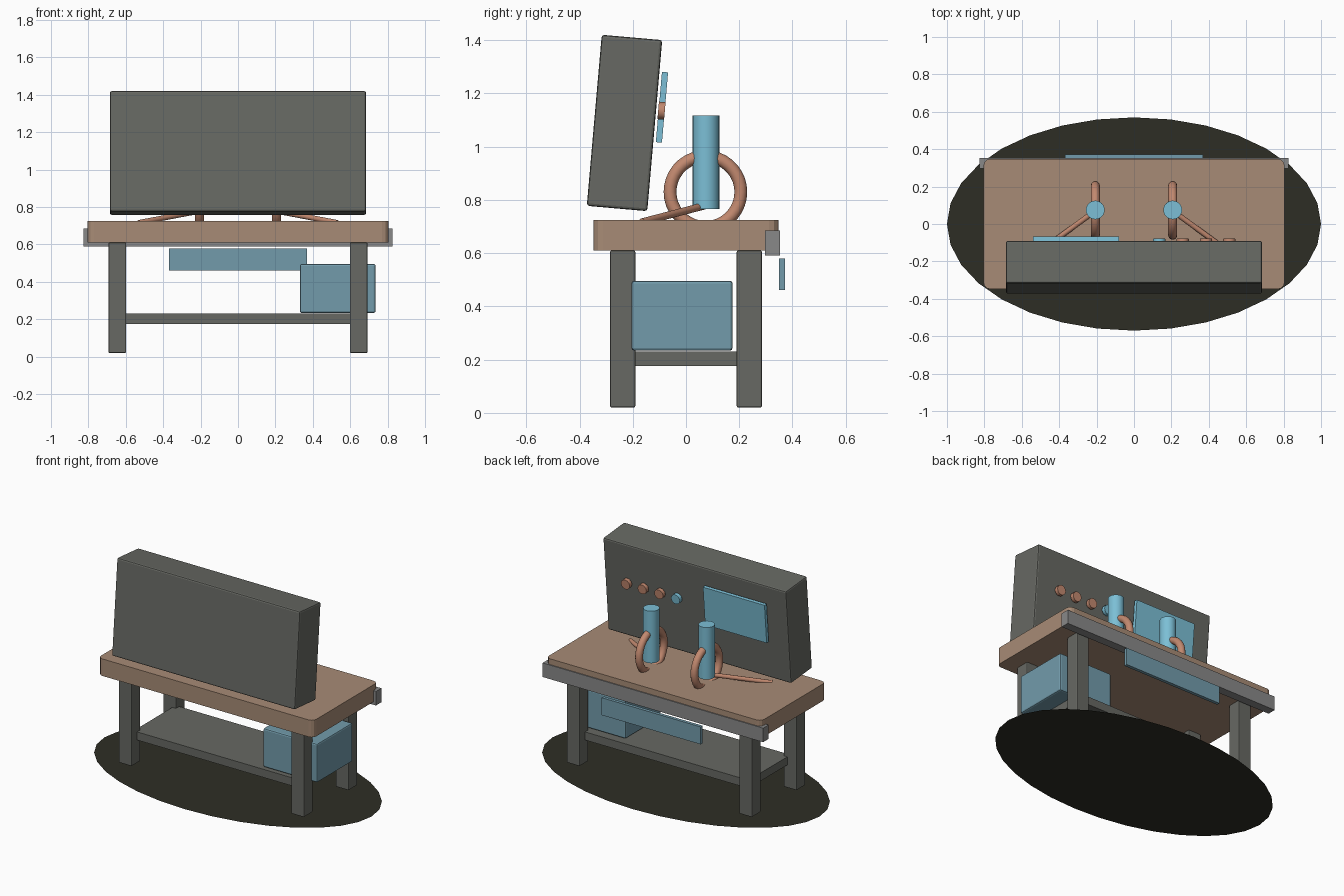
import bpy
import bmesh
import math
from mathutils import Vector, Matrix

if "Cube" in bpy.data.objects:
    bpy.data.objects.remove(bpy.data.objects["Cube"], do_unlink=True)


def material(name, r, g, b):
    m = bpy.data.materials.new(name)
    m.use_nodes = True
    m.diffuse_color = (r, g, b, 1)
    bsdf = next(n for n in m.node_tree.nodes if n.type == "BSDF_PRINCIPLED")
    bsdf.inputs["Base Color"].default_value = (r, g, b, 1)
    return m


GREY = material("dark grey metal", 0.135, 0.14, 0.125)
RAIL = material("light grey metal", 0.25, 0.25, 0.25)
WOOD = material("tan wood", 0.39, 0.26, 0.18)
COPPER = material("copper", 0.54, 0.25, 0.16)
BRIGHT = material("bright blue", 0.2, 0.52, 0.67)
MUTED = material("muted blue", 0.17, 0.33, 0.41)
FLOOR = material("dark ground", 0.027, 0.027, 0.018)


def finish(name, bm, mat, smooth=False):
    bmesh.ops.recalc_face_normals(bm, faces=bm.faces)
    mesh = bpy.data.meshes.new(name)
    bm.to_mesh(mesh)
    bm.free()
    mesh.materials.append(mat)
    ob = bpy.data.objects.new(name, mesh)
    bpy.context.collection.objects.link(ob)
    if smooth:
        bpy.ops.object.select_all(action="DESELECT")
        ob.select_set(True)
        bpy.context.view_layer.objects.active = ob
        bpy.ops.object.shade_smooth_by_angle(angle=math.radians(35))
    return ob


def box(name, center, size, mat, bevel=0.0, tilt=0.0, upright_only=False, segments=2):
    bm = bmesh.new()
    bmesh.ops.create_cube(bm, size=1, matrix=Matrix.Diagonal((*size, 1)))
    if bevel:
        edges = [e for e in bm.edges if not upright_only
                 or abs(e.verts[0].co.z - e.verts[1].co.z) > 0.01]
        bmesh.ops.bevel(bm, geom=edges, offset=bevel, segments=segments,
                        profile=0.5, affect="EDGES")
    ob = finish(name, bm, mat)
    ob.location = center
    ob.rotation_euler.x = tilt
    return ob


def rod(name, start, end, radius, mat, sides=24):
    start, end = Vector(start), Vector(end)
    axis = end - start
    turn = axis.to_track_quat("Z", "Y").to_matrix().to_4x4()
    bm = bmesh.new()
    bmesh.ops.create_cone(bm, cap_ends=True, segments=sides, radius1=radius,
                          radius2=radius, depth=axis.length,
                          matrix=Matrix.Translation((start + end) / 2) @ turn)
    return finish(name, bm, mat, True)


def ring(name, center, major, minor, mat):
    # a circle swept about the x axis
    bm = bmesh.new()
    made = bmesh.ops.create_circle(
        bm, segments=12, radius=minor,
        matrix=Matrix.Translation((0, major, 0)))
    bmesh.ops.spin(bm, geom=made["verts"] + bm.edges[:], cent=(0, 0, 0),
                   axis=(1, 0, 0), angle=math.tau, steps=36, use_merge=True)
    bmesh.ops.remove_doubles(bm, verts=bm.verts, dist=0.0005)
    ob = finish(name, bm, mat, True)
    ob.location = center
    return ob


# oval ground sheet
bm = bmesh.new()
bmesh.ops.create_circle(bm, cap_ends=True, segments=32, radius=1,
                        matrix=Matrix.Diagonal((1, 0.57, 1, 1)))
finish("ground_oval", bm, FLOOR)

# bench: top, legs, shelf and back rail
box("bench_top", (0, 0, 0.667), (1.61, 0.695, 0.115), WOOD, 0.035,
    upright_only=True, segments=3)
for side, x in (("left", 0.645), ("right", -0.645)):
    for end, y in (("front", -0.238), ("back", 0.238)):
        box(f"{end}_{side}_leg", (x, y, 0.315), (0.095, 0.095, 0.59), GREY, 0.006)
box("lower_shelf", (0, 0, 0.203), (1.25, 0.45, 0.055), GREY)
box("back_rail", (0, 0.325, 0.638), (1.65, 0.058, 0.095), RAIL)

# storage box and drawer front
box("storage_box", (0.533, -0.015, 0.365), (0.405, 0.38, 0.262), MUTED, 0.01)
box("drawer_front", (0, 0.361, 0.52), (0.74, 0.022, 0.118), MUTED)

# leaning cabinet with screen and knobs
TILT = math.radians(-5)
lean = Matrix.Rotation(TILT, 3, "X")
cabinet_center = Vector((0, -0.231, 1.089))
box("cabinet", cabinet_center, (1.37, 0.228, 0.645), GREY, 0.01, TILT)


def on_cabinet(x, out, up):
    return cabinet_center + lean @ Vector((x, out, up))


box("screen", on_cabinet(-0.31, 0.135, 0.071), (0.46, 0.023, 0.265), BRIGHT, tilt=TILT)
for i in range(4):
    x = 0.51 - 0.125 * i
    rod(f"knob_{i + 1}", on_cabinet(x, 0.122, 0.058), on_cabinet(x, 0.147, 0.058),
        0.033, BRIGHT if i == 3 else COPPER, 12)

# upright cylinders, each with a ring and a slanted rod
for side, s in (("left", 1), ("right", -1)):
    x = 0.207 * s
    rod(f"{side}_cylinder", (x, 0.075, 0.765), (x, 0.075, 1.117), 0.05, BRIGHT)
    ring(f"{side}_ring", (x, 0.073, 0.83), 0.133, 0.024, COPPER)
    rod(f"{side}_slanted_rod", (x, 0.07, 0.778), (0.53 * s, -0.165, 0.717),
        0.014, COPPER, 12)
